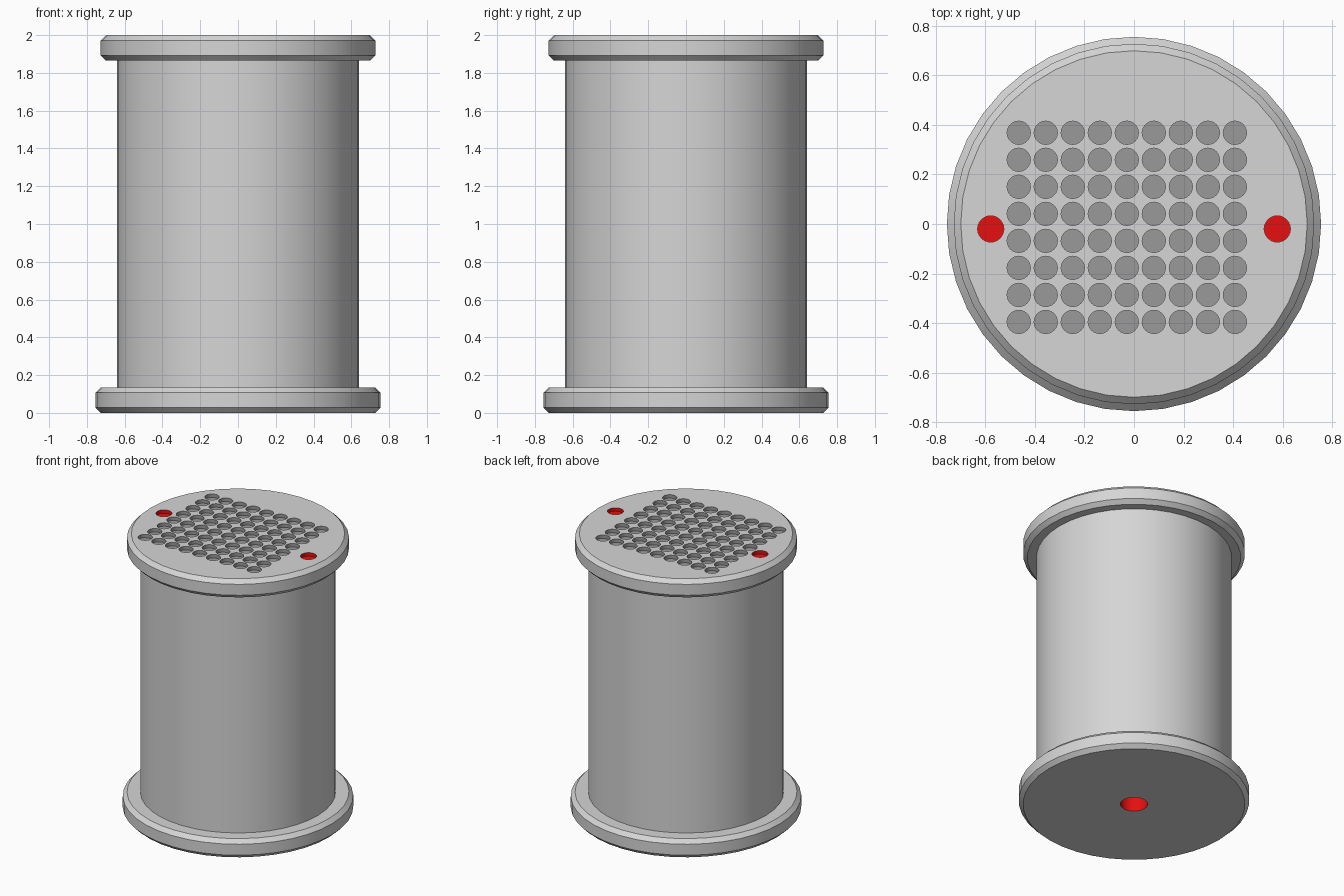
import bpy
import bmesh
import math
from mathutils import Matrix

cube = bpy.data.objects.get("Cube")
if cube:
    bpy.data.objects.remove(cube, do_unlink=True)

SIDES = 40


def material(name, rgb):
    mat = bpy.data.materials.new(name)
    mat.use_nodes = True
    mat.diffuse_color = (*rgb, 1)
    bsdf = next(n for n in mat.node_tree.nodes if n.type == "BSDF_PRINCIPLED")
    bsdf.inputs["Base Color"].default_value = (*rgb, 1)
    return mat


GREY = material("light grey", (0.67, 0.67, 0.67))
DARK = material("hole grey", (0.32, 0.32, 0.32))
RED = material("red", (0.79, 0.005, 0.005))


def make_object(name, bm, mats):
    mesh = bpy.data.meshes.new(name)
    bmesh.ops.recalc_face_normals(bm, faces=bm.faces)
    bm.to_mesh(mesh)
    bm.free()
    for mat in mats:
        mesh.materials.append(mat)
    obj = bpy.data.objects.new(name, mesh)
    bpy.context.collection.objects.link(obj)
    return obj


def lathe(name, profile):
    """Solid of revolution with flat end caps from (radius, height) pairs."""
    bm = bmesh.new()
    rings = []
    for r, z in profile:
        angles = [math.tau * i / SIDES for i in range(SIDES)]
        rings.append([bm.verts.new((r * math.cos(a), r * math.sin(a), z)) for a in angles])
    for low, high in zip(rings, rings[1:]):
        for i in range(SIDES):
            j = (i + 1) % SIDES
            bm.faces.new((low[i], low[j], high[j], high[i]))
    bm.faces.new(rings[0])
    bm.faces.new(rings[-1])
    return make_object(name, bm, [GREY])


def smooth(obj):
    bpy.ops.object.select_all(action="DESELECT")
    obj.select_set(True)
    bpy.context.view_layer.objects.active = obj
    bpy.ops.object.shade_smooth_by_angle(angle=math.radians(30))


def drill(target, holes, z_low, z_high):
    """Cut round holes (x, y, radius, material index) out of the target."""
    bm = bmesh.new()
    for x, y, r, index in holes:
        before = set(bm.faces)
        bmesh.ops.create_cone(bm, cap_ends=True, segments=24, radius1=r, radius2=r,
                              depth=z_high - z_low,
                              matrix=Matrix.Translation((x, y, (z_low + z_high) / 2)))
        for face in set(bm.faces) - before:
            face.material_index = index
    cutter = make_object(target.name + "_cutter", bm, [GREY, DARK, RED])
    cutter.hide_render = True
    for mat in (DARK, RED):
        target.data.materials.append(mat)
    mod = target.modifiers.new("holes", "BOOLEAN")
    mod.operation = "DIFFERENCE"
    mod.solver = "EXACT"
    mod.material_mode = "INDEX"
    mod.object = cutter
    bpy.context.view_layer.objects.active = target
    bpy.ops.object.modifier_apply(modifier=mod.name)
    bpy.data.objects.remove(cutter, do_unlink=True)


def flange(name, radius, z):
    """Disc with chamfered rims."""
    c, height = 0.028, 0.135
    return lathe(name, [(radius - c, z), (radius, z + c),
                        (radius, z + height - c), (radius - c, z + height)])


# Main parts
body = lathe("body", [(0.64, 0.128), (0.64, 1.88)])
lower_flange = flange("lower_flange", 0.755, 0)
upper_flange = flange("upper_flange", 0.727, 1.865)

# Grid of dark holes and two red sockets in the top
pitch = 0.109
sockets = [(-0.465 + pitch * i, -0.395 + pitch * j, 0.047, 1)
           for i in range(9) for j in range(8)]
sockets += [(side * 0.578, -0.02, 0.053, 2) for side in (-1, 1)]
drill(upper_flange, sockets, 1.975, 2.1)

# Red bore in the underside
drill(lower_flange, [(0, 0, 0.09, 2)], -0.1, 0.12)

for part in (body, lower_flange, upper_flange):
    smooth(part)
